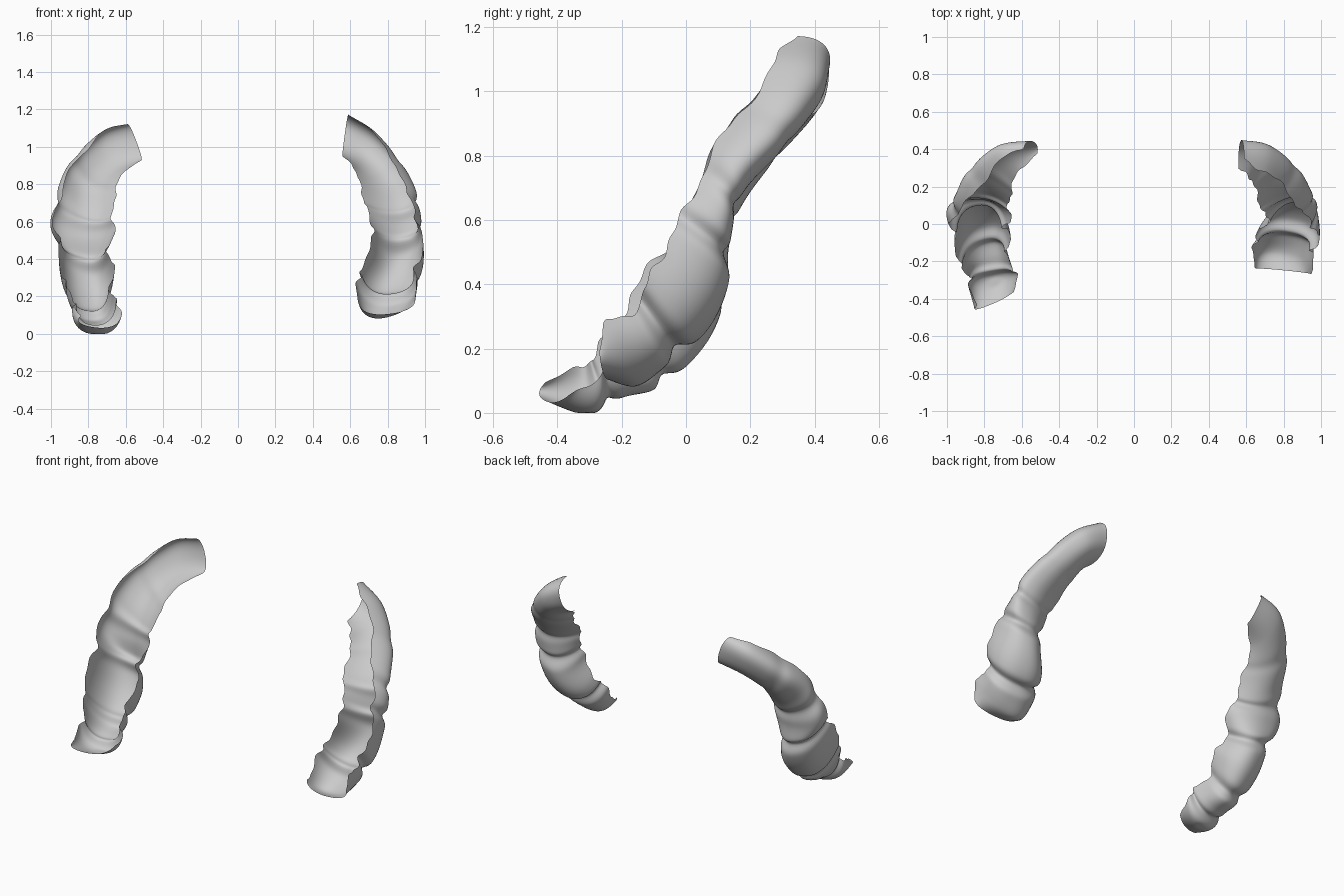
import bpy, bmesh, math
from mathutils import Vector

if "Cube" in bpy.data.objects:
    bpy.data.objects.remove(bpy.data.objects["Cube"])

# Each station: inner rim, back of the channel, outer rim (x as distance from the middle)
RIGHT = [
    ((.56, .27, .95), (.57, .44, 1.06), (.59, .33, 1.17)),
    ((.61, .24, .90), (.71, .42, 1.00), (.70, .25, 1.09)),
    ((.63, .17, .82), (.84, .31, .85), (.80, .17, .95)),
    ((.66, .09, .72), (.91, .18, .71), (.86, .07, .83)),
    ((.69, .03, .62), (.91, .14, .57), (.93, .01, .68)),
    ((.71, -.02, .50), (.89, .125, .41), (.97, -.07, .57)),
    ((.66, -.06, .38), (.86, .06, .27), (.98, -.12, .45)),
    ((.63, -.12, .29), (.83, -.06, .16), (.95, -.17, .34)),
    ((.64, -.20, .20), (.82, -.16, .10), (.95, -.25, .30)),
    ((.65, -.24, .16), (.82, -.25, .11), (.94, -.27, .20))]
LEFT = [
    ((.52, .37, .93), (.54, .44, 1.02), (.59, .40, 1.12)),
    ((.61, .27, .86), (.71, .41, .97), (.70, .33, 1.09)),
    ((.64, .17, .76), (.85, .29, .84), (.81, .19, .97)),
    ((.66, .10, .66), (.89, .18, .70), (.90, .08, .85)),
    ((.65, .03, .57), (.88, .13, .53), (.98, .00, .63)),
    ((.69, -.04, .46), (.84, .12, .38), (.96, -.08, .53)),
    ((.66, -.09, .37), (.82, .05, .22), (.95, -.18, .40)),
    ((.68, -.17, .26), (.80, -.08, .09), (.93, -.24, .30)),
    ((.65, -.25, .20), (.77, -.20, .05), (.88, -.29, .20)),
    ((.62, -.27, .13), (.77, -.31, .00), (.88, -.33, .16)),
    ((.64, -.36, .06), (.79, -.44, .04), (.83, -.43, .10))]


def spline(pts, s):
    """Smooth curve through the points at parameter s."""
    i = min(int(s), len(pts) - 2)
    t = s - i
    p = [Vector(pts[max(0, min(len(pts) - 1, i + k))]) for k in (-1, 0, 1, 2)]
    return 0.5 * (2 * p[1] + (p[2] - p[0]) * t
                  + (2 * p[0] - 5 * p[1] + 4 * p[2] - p[3]) * t * t
                  + (3 * p[1] - p[0] - 3 * p[2] + p[3]) * t ** 3)


def spow(v, e):
    return math.copysign(abs(v) ** e, v)


def shell(name, stations, side, grooves, phase):
    """Open U-shaped channel, pinched at the grooves, with wavy rims."""
    rims = [[st[k] for st in stations] for k in range(3)]
    res, across = 14, 24
    bm = bmesh.new()
    rows = []
    for i in range((len(stations) - 1) * res + 1):
        s = i / res
        a, b, c = (spline(r, s) for r in rims)
        mid = (a + c) / 2
        pinch = 1.02 - sum(d * math.exp(-((s - g) / .2) ** 2) for g, d in grooves)
        t0, t1 = (.07 + .04 * math.sin(3.3 * s + q) + .02 * math.sin(8.3 * s + 2 * q)
                  for q in (phase, phase + 2))
        row = []
        for j in range(across + 1):
            th = t0 + (math.pi - t0 - t1) * j / across
            off = (a - c) / 2 * spow(math.cos(th), .85)
            off += (b - mid) * spow(math.sin(th), .8)
            p = mid + off * pinch
            row.append(bm.verts.new((side * p.x, p.y, max(p.z, 0))))
        rows.append(row)
    for r0, r1 in zip(rows, rows[1:]):
        for j in range(across):
            bm.faces.new((r0[j], r0[j + 1], r1[j + 1], r1[j]))
    bmesh.ops.recalc_face_normals(bm, faces=bm.faces)
    # Point the normals to the convex side
    if sum(f.normal.y * f.calc_area() for f in bm.faces) < 0:
        bmesh.ops.reverse_faces(bm, faces=bm.faces)
    me = bpy.data.meshes.new(name)
    bm.to_mesh(me)
    bm.free()
    for p in me.polygons:
        p.use_smooth = True
    ob = bpy.data.objects.new(name, me)
    bpy.context.collection.objects.link(ob)
    return ob


# Two lobed channels facing each other
shell("right_shell", RIGHT, 1, [(1.9, .04), (3.4, .10), (4.5, .15), (6.7, .18)], 1)
shell("left_shell", LEFT, -1, [(1.9, .04), (3.5, .12), (5.0, .14), (6.9, .13), (8.4, .15)], 3)
